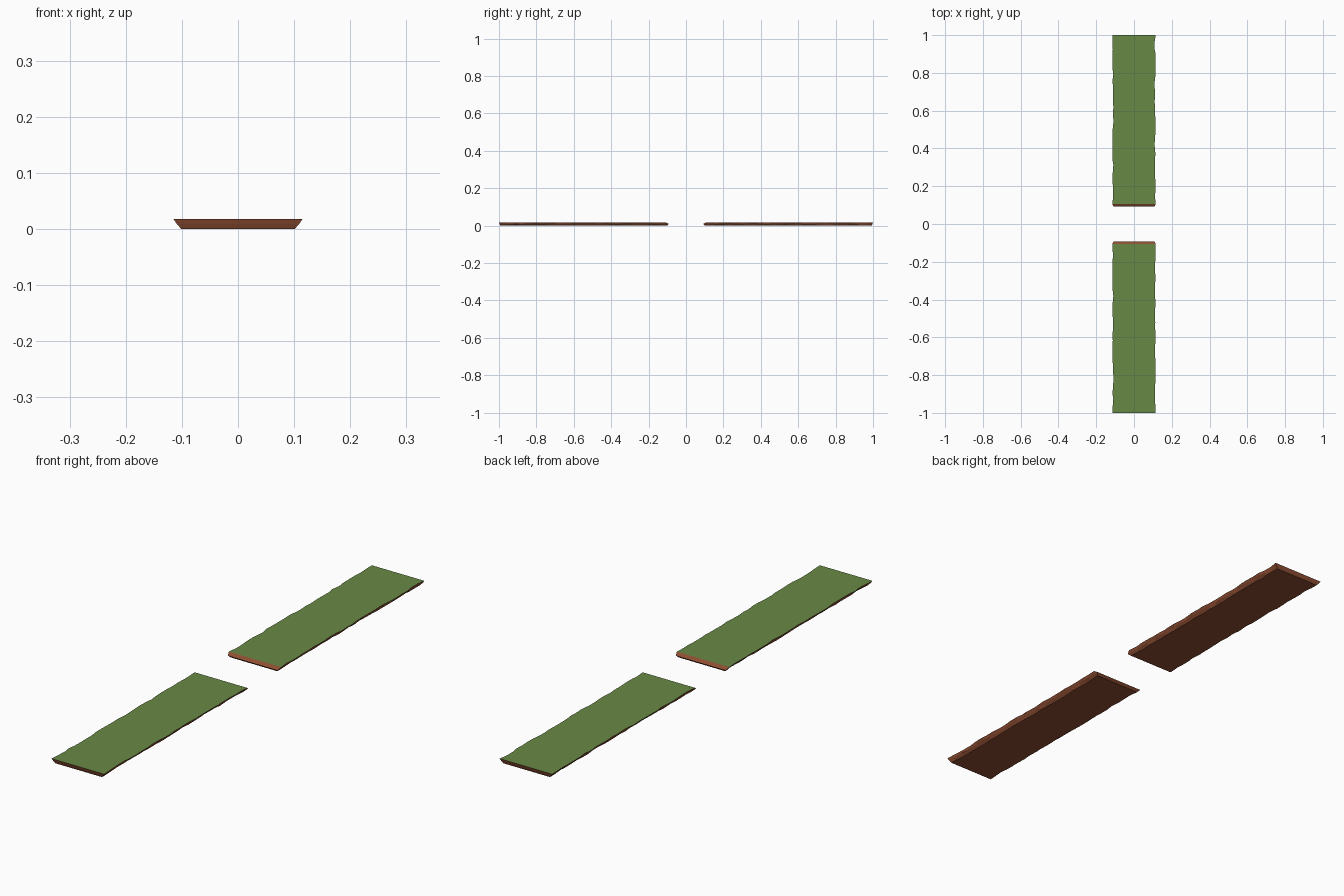
import bpy, bmesh, random
from mathutils import Matrix

if "Cube" in bpy.data.objects:
    bpy.data.objects.remove(bpy.data.objects["Cube"])

random.seed(4)
SEGMENTS = 26
HEIGHT = 0.018


def material(name, color):
    m = bpy.data.materials.new(name)
    m.diffuse_color = color
    m.use_nodes = True
    m.node_tree.nodes["Principled BSDF"].inputs["Base Color"].default_value = m.diffuse_color
    return m


grass = material("grass", (0.14, 0.25, 0.06, 1))
soil = material("soil", (0.27, 0.075, 0.032, 1))


def ring(bm, y_bottom, y_mid, y_top, wobble):
    # flared cross-section: bottom, middle and top pair of points
    def j():
        return random.uniform(-wobble, 0)
    br, mr, tr = 0.101 + j(), 0.109 + j(), 0.115 + j()
    bl, ml, tl = -0.101 - j(), -0.109 - j(), -0.115 - j()
    zm = HEIGHT * 0.5
    pts = [(bl, y_bottom, 0), (br, y_bottom, 0), (mr, y_mid, zm),
           (tr, y_top, HEIGHT), (tl, y_top, HEIGHT), (ml, y_mid, zm)]
    return [bm.verts.new(p) for p in pts]


def ground_strip(name, turned):
    bm = bmesh.new()
    # beaked inner end, ragged long sides, undercut outer end
    rings = [ring(bm, 0.102, 0.092, 0.107, 0)]
    for i in range(1, SEGMENTS):
        y = 0.11 + 0.885 * i / SEGMENTS + random.uniform(-0.006, 0.006)
        rings.append(ring(bm, y, y, y, 0.006))
    rings.append(ring(bm, 0.993, 0.997, 1.0, 0))
    for a, b in zip(rings, rings[1:]):
        for k in range(6):
            n = (k + 1) % 6
            f = bm.faces.new((a[k], a[n], b[n], b[k]))
            f.material_index = 0 if k == 3 else 1
    # end faces
    for r in (rings[0], rings[-1]):
        for quad in ((0, 1, 2, 5), (5, 2, 3, 4)):
            bm.faces.new([r[q] for q in quad]).material_index = 1
    bmesh.ops.recalc_face_normals(bm, faces=bm.faces)
    if turned:
        bmesh.ops.transform(bm, matrix=Matrix.Rotation(3.14159265, 4, 'Z'), verts=bm.verts)
    mesh = bpy.data.meshes.new(name)
    bm.to_mesh(mesh)
    bm.free()
    mesh.materials.append(grass)
    mesh.materials.append(soil)
    bpy.context.collection.objects.link(bpy.data.objects.new(name, mesh))


ground_strip("rear_ground_strip", False)
ground_strip("front_ground_strip", True)
